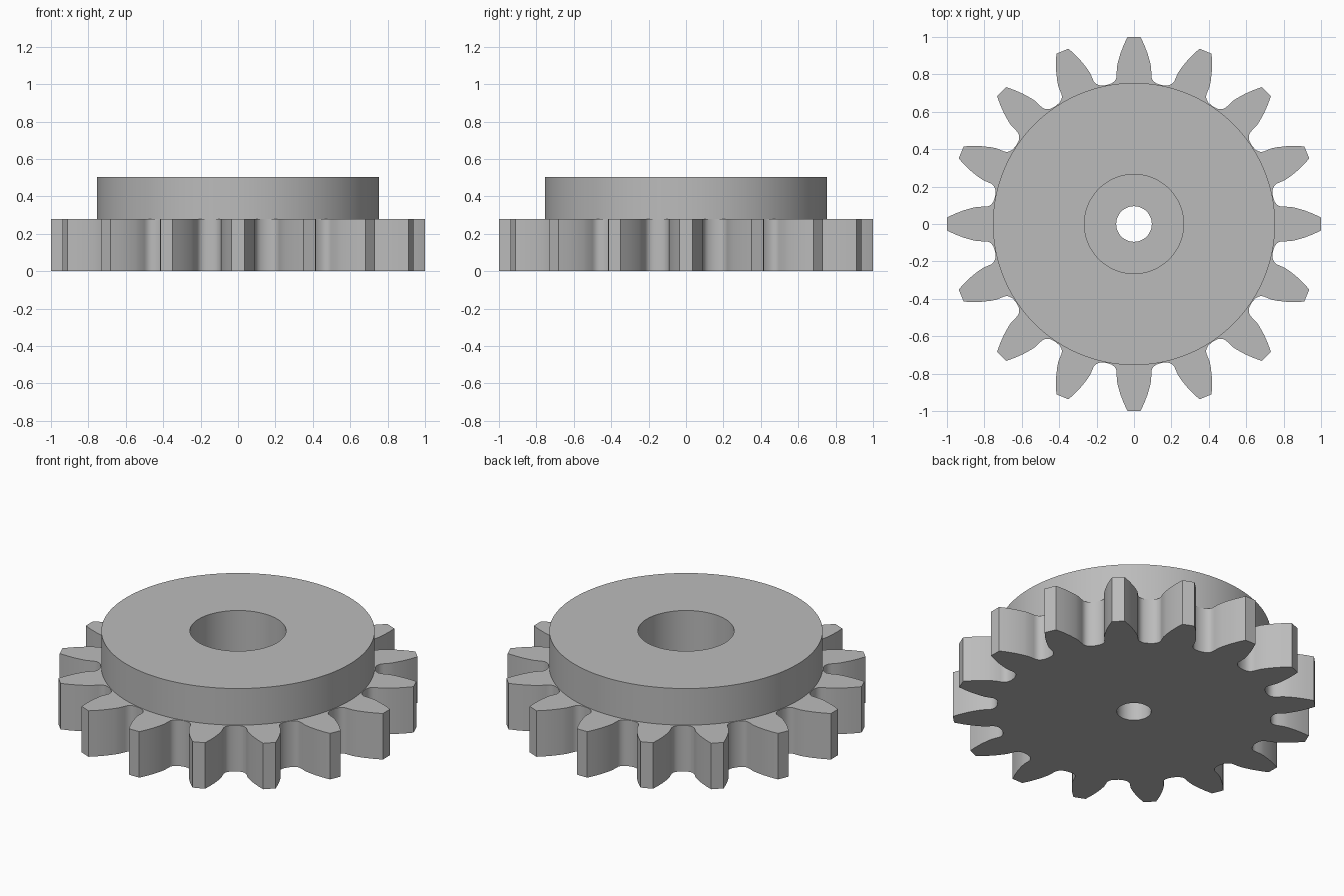
import bpy, bmesh, math

cube = bpy.data.objects.get("Cube")
if cube:
    bpy.data.objects.remove(cube)

TEETH = 16
PITCH = 2 * math.pi / TEETH
HOLE_R, BORE_R, HUB_R, ROOT_R = 0.095, 0.265, 0.754, 0.757
GEAR_Z, TOP_Z, FLOOR_Z = 0.28, 0.503, 0.17

grey = bpy.data.materials.new("plain grey")
grey.use_nodes = True
colour = (0.5, 0.5, 0.5, 1)
grey.diffuse_color = colour
grey.node_tree.nodes["Principled BSDF"].inputs["Base Color"].default_value = colour

# Half a tooth, from tip to root fillet: (sideways, outward)
half_tooth = [(0.035, 1.0), (0.056, 0.955), (0.073, 0.91), (0.086, 0.865),
              (0.092, 0.835), (0.0925, 0.80), (0.093, 0.785), (0.099, 0.77),
              (0.108, 0.760), (0.12, 0.7515)]
flank = [(math.atan2(x, y), math.hypot(x, y)) for x, y in half_tooth]
tooth = [(-a, r) for a, r in reversed(flank)] + [(0, 1.0)] + flank
tooth.append((PITCH / 2, ROOT_R))
outline = [(a + i * PITCH, r) for i in range(TEETH) for a, r in tooth]


def toothed(z):
    return [(r * math.cos(a), r * math.sin(a), z) for a, r in outline]


def circle(radius, z):
    return [(radius * math.cos(a), radius * math.sin(a), z) for a, _ in outline]


def skin(name, loops):
    """Join successive loops of points with quads."""
    bm = bmesh.new()
    rings = [[bm.verts.new(p) for p in loop] for loop in loops]
    for low, high in zip(rings, rings[1:]):
        for i in range(len(low)):
            j = (i + 1) % len(low)
            bm.faces.new((low[i], low[j], high[j], high[i]))
    mesh = bpy.data.meshes.new(name)
    bm.to_mesh(mesh)
    bm.free()
    mesh.materials.append(grey)
    obj = bpy.data.objects.new(name, mesh)
    bpy.context.collection.objects.link(obj)
    bpy.ops.object.select_all(action='DESELECT')
    obj.select_set(True)
    bpy.context.view_layer.objects.active = obj
    bpy.ops.object.shade_smooth_by_angle(angle=math.radians(30))
    return obj


# Toothed wheel with the narrow shaft hole
skin("gear_wheel", [circle(HOLE_R, FLOOR_Z), circle(HOLE_R, 0), toothed(0),
                    toothed(GEAR_Z), circle(HUB_R, GEAR_Z)])

# Raised hub with the wide counterbore
skin("hub", [circle(HUB_R, GEAR_Z), circle(HUB_R, TOP_Z), circle(BORE_R, TOP_Z),
             circle(BORE_R, FLOOR_Z), circle(HOLE_R, FLOOR_Z)])
